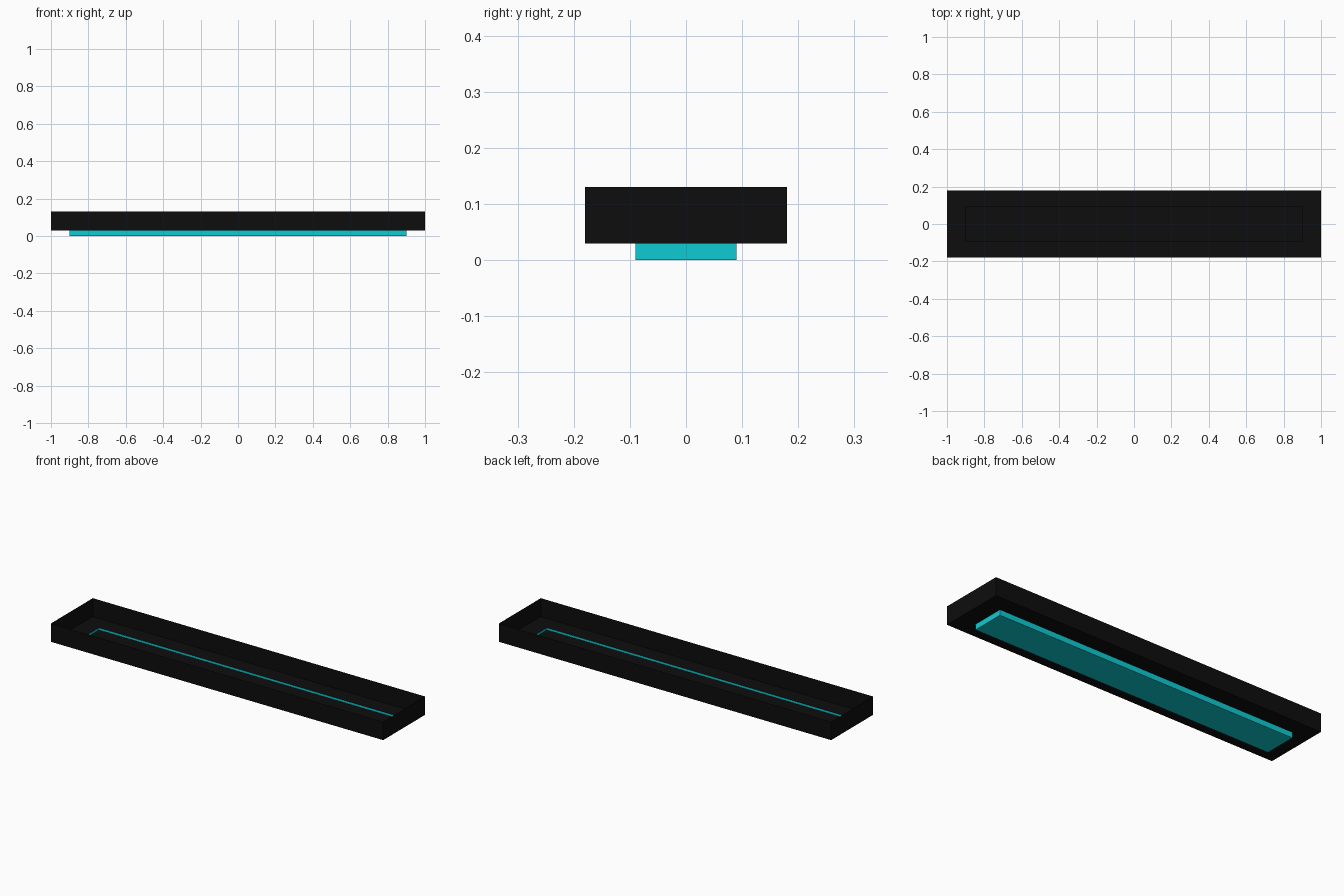
import bpy, bmesh

if "Cube" in bpy.data.objects:
    bpy.data.objects.remove(bpy.data.objects["Cube"])


def material(name, color):
    m = bpy.data.materials.new(name)
    m.diffuse_color = color
    m.use_nodes = True
    m.node_tree.nodes["Principled BSDF"].inputs["Base Color"].default_value = m.diffuse_color
    return m


def rect(bm, hx, hy, z):
    return [bm.verts.new((x, y, z)) for x, y in
            ((-hx, -hy), (hx, -hy), (hx, hy), (-hx, hy))]


def shell(name, loops, mat, cap=False):
    """Open sheet running from the top rectangle loop to the last one."""
    bm = bmesh.new()
    rings = [rect(bm, *l) for l in loops]
    for a, b in zip(rings, rings[1:]):
        for i in range(4):
            j = (i + 1) % 4
            bm.faces.new((a[i], b[i], b[j], a[j]))
    if cap:
        bm.faces.new(rings[-1][::-1])
    mesh = bpy.data.meshes.new(name)
    bm.to_mesh(mesh)
    bm.free()
    mesh.materials.append(mat)
    ob = bpy.data.objects.new(name, mesh)
    bpy.context.collection.objects.link(ob)
    return ob


black = material("black", (0.004, 0.004, 0.004, 1))
cyan = material("cyan", (0.004, 0.6, 0.65, 1))

# Open-topped housing: thin walls and a floor with a long slot
shell("housing", [(1, 0.18, 0.13), (1, 0.18, 0.03), (0.9, 0.09, 0.03)], black)

# Glowing lens hanging below the slot
shell("lens", [(0.9, 0.09, 0.03), (0.9, 0.09, 0)], cyan, cap=True)

# Dark backing plate sunk inside the lens
bpy.ops.mesh.primitive_plane_add(size=2, location=(0, 0, 0.018))
plate = bpy.context.object
plate.name = "backing_plate"
plate.scale = (0.9, 0.09, 1)
plate.data.materials.append(black)
